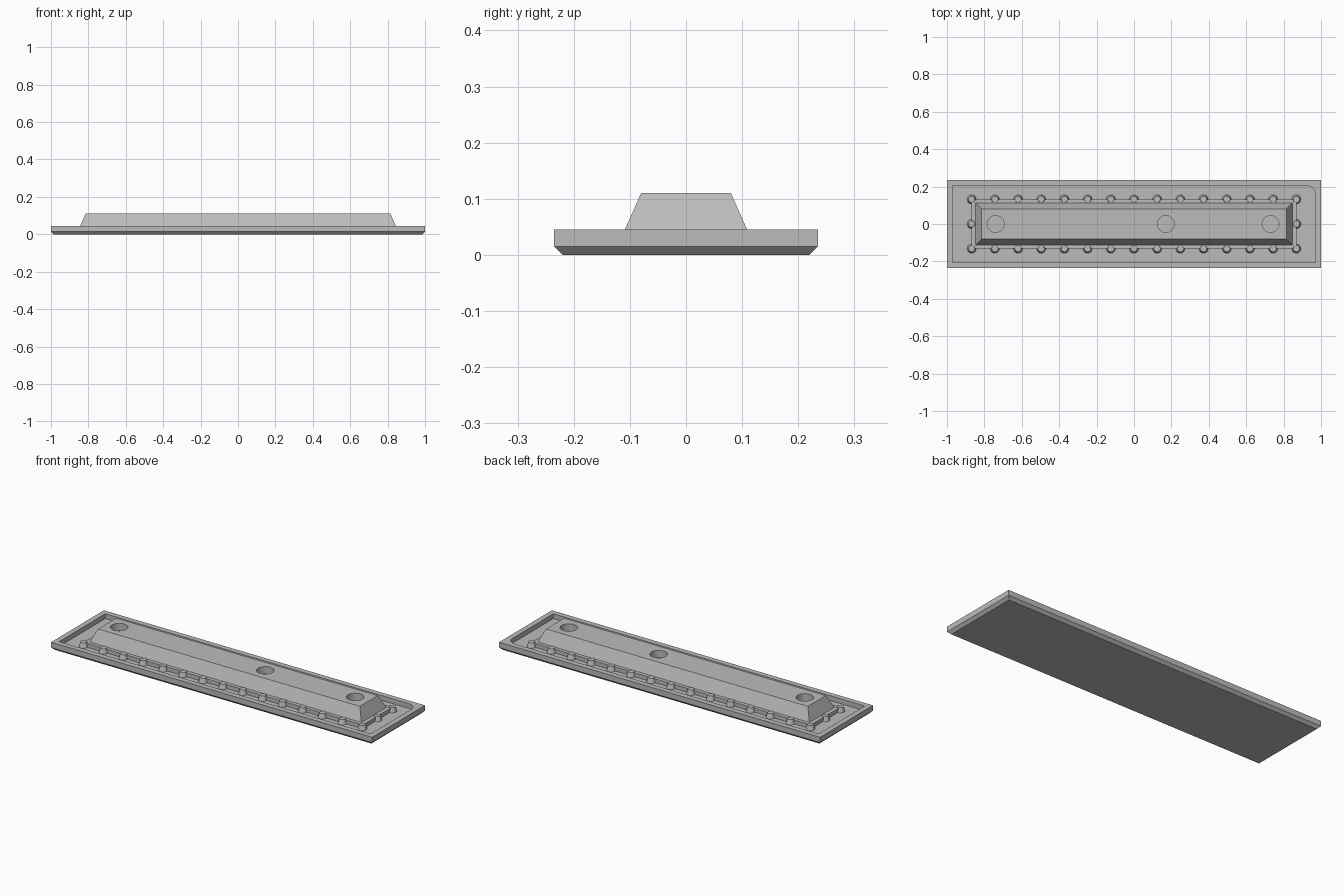
import bpy, bmesh, math

if "Cube" in bpy.data.objects:
    bpy.data.objects.remove(bpy.data.objects["Cube"], do_unlink=True)

grey = bpy.data.materials.new("warm_grey")
grey.use_nodes = True
colour = (0.5, 0.5, 0.5, 1)
grey.diffuse_color = colour
grey.node_tree.nodes["Principled BSDF"].inputs["Base Color"].default_value = colour


def rect(x, y, corner=0):
    """Rectangle outline, with the back left corner rounded if asked."""
    pts = [(-x, y), (-x, -y), (x, -y)]
    if corner:
        for i in range(9):
            a = math.pi / 2 * i / 8
            pts.append((x - corner + corner * math.cos(a), y - corner + corner * math.sin(a)))
    else:
        pts.append((x, y))
    return pts


def loft(name, sections):
    """Solid through matching outlines at rising heights."""
    bm = bmesh.new()
    rings = [[bm.verts.new((x, y, z)) for x, y in pts] for pts, z in sections]
    n = len(rings[0])
    for low, high in zip(rings, rings[1:]):
        for i in range(n):
            j = (i + 1) % n
            bm.faces.new((low[i], low[j], high[j], high[i]))
    bm.faces.new(rings[0][::-1])
    bm.faces.new(rings[-1])
    bmesh.ops.recalc_face_normals(bm, faces=bm.faces)
    mesh = bpy.data.meshes.new(name)
    bm.to_mesh(mesh)
    bm.free()
    obj = bpy.data.objects.new(name, mesh)
    bpy.context.collection.objects.link(obj)
    mesh.materials.append(grey)
    return obj


def circle(cx, cy, r, n=24):
    return [(cx + r * math.cos(math.tau * i / n), cy + r * math.sin(math.tau * i / n)) for i in range(n)]


def cut(target, cutter):
    mod = target.modifiers.new(cutter.name, "BOOLEAN")
    mod.operation = "DIFFERENCE"
    mod.solver = "EXACT"
    mod.object = cutter
    cutter.hide_render = True
    cutter.hide_set(True)


FLOOR, RIM, TOP = 0.018, 0.045, 0.11

# Shallow tray with a bevelled underside
tray = loft("tray", [(rect(0.985, 0.22), 0), (rect(1, 0.235), 0.015), (rect(1, 0.235), RIM)])
cut(tray, loft("tray_recess_cutter", [(rect(0.97, 0.205, 0.05), FLOOR), (rect(0.97, 0.205, 0.05), 0.1)]))

# Tapered block with three round sockets
block = loft("tapered_block", [(rect(0.857, 0.122), FLOOR - 0.002), (rect(0.815, 0.08), TOP)])
for i, x in enumerate((-0.74, 0.17, 0.73)):
    cut(block, loft(f"socket_cutter_{i}", [(circle(x, 0, 0.045), 0.07), (circle(x, 0, 0.045), 0.2)]))

# Low plinth round the block
loft("plinth", [(rect(0.87, 0.132), FLOOR - 0.002), (rect(0.87, 0.132), 0.04)])

# Studs along the plinth edge
spots = [(-0.868 + 0.124 * i, y) for i in range(15) for y in (-0.132, 0.132)]
spots += [(-0.868, 0), (0.868, 0)]
for i, (x, y) in enumerate(spots):
    stud = loft(f"stud_{i}", [(circle(x, y, 0.025, 16), FLOOR - 0.002), (circle(x, y, 0.017, 16), 0.044)])
    for p in stud.data.polygons:
        p.use_smooth = len(p.vertices) == 4
